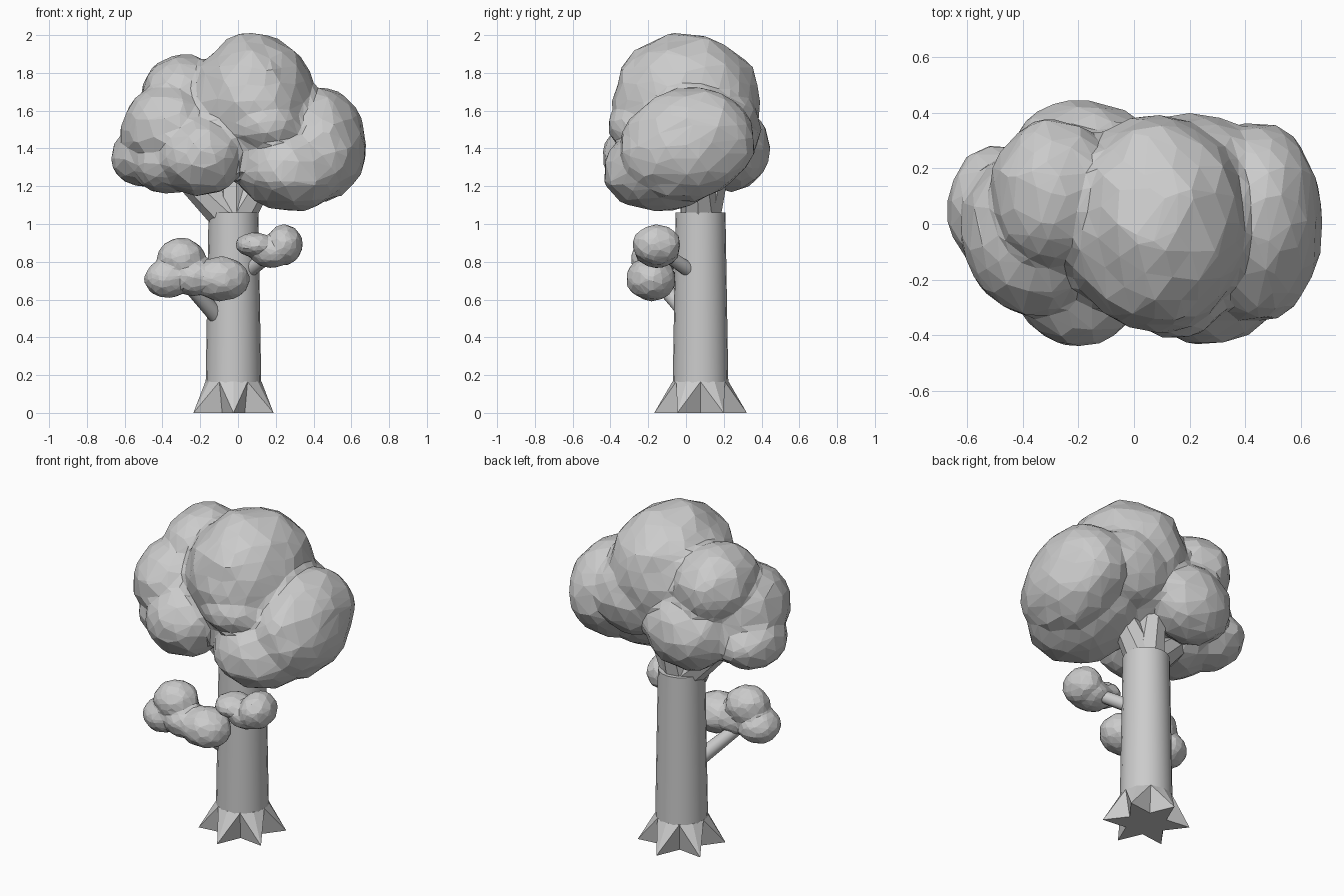
import bpy, bmesh, math, random
from mathutils import Vector

cube = bpy.data.objects.get("Cube")
if cube:
    bpy.data.objects.remove(cube)
random.seed(4)

grey = bpy.data.materials.new("plain grey")
grey.use_nodes = True
COLOUR = (0.6, 0.6, 0.6, 1)
grey.diffuse_color = COLOUR
grey.node_tree.nodes["Principled BSDF"].inputs["Base Color"].default_value = COLOUR

TRUNK = Vector((-0.024, 0.077, 0))


def finish(name, bm):
    bmesh.ops.recalc_face_normals(bm, faces=bm.faces)
    mesh = bpy.data.meshes.new(name)
    bm.to_mesh(mesh)
    bm.free()
    mesh.materials.append(grey)
    obj = bpy.data.objects.new(name, mesh)
    bpy.context.collection.objects.link(obj)
    return obj


def limb(name, start, end, r1, r2, sides=12):
    """Tapered round limb between two points."""
    start, end = Vector(start), Vector(end)
    axis = end - start
    bm = bmesh.new()
    bmesh.ops.create_cone(bm, cap_ends=True, segments=sides, radius1=r1,
                          radius2=r2, depth=axis.length)
    turn = axis.to_track_quat('Z', 'Y')
    for v in bm.verts:
        v.co = turn @ v.co + (start + end) / 2
    obj = finish(name, bm)
    bpy.ops.object.select_all(action='DESELECT')
    obj.select_set(True)
    bpy.context.view_layer.objects.active = obj
    bpy.ops.object.shade_smooth_by_angle(angle=math.radians(35))


def foliage(name, lumps, voxel, keep):
    """Lumps (centre, radii, upward tilt to the back) fused into one faceted mass."""
    bm = bmesh.new()
    for centre, radii, tilt in lumps:
        ball = bmesh.ops.create_icosphere(bm, subdivisions=3, radius=1)
        for v in ball["verts"]:
            p = v.co * random.uniform(0.98, 1.06)
            v.co = [c + r * a for c, r, a in zip(centre, radii, p)]
            v.co.z += tilt * (v.co.y - centre[1])
    obj = finish(name, bm)
    fuse = obj.modifiers.new("fuse", 'REMESH')
    fuse.mode = 'VOXEL'
    fuse.voxel_size = voxel
    soften = obj.modifiers.new("soften", 'SMOOTH')
    soften.iterations = 2
    facets = obj.modifiers.new("facets", 'DECIMATE')
    facets.ratio = keep


# Trunk
limb("trunk", TRUNK + Vector((0, 0, 0.16)), TRUNK + Vector((0, 0, 1.06)), 0.147, 0.132, 20)

# Root flare: six-pointed star narrowing to a collar
bm = bmesh.new()
foot, collar = [], []
for i in range(12):
    a = math.pi / 2 + i * math.pi / 6
    d = Vector((math.cos(a), math.sin(a), 0))
    foot.append(bm.verts.new(TRUNK + d * (0.12 if i % 2 else 0.245)))
    collar.append(bm.verts.new(TRUNK + d * 0.149 + Vector((0, 0, 0.165))))
for i in range(12):
    j = (i + 1) % 12
    tip, dip = (i, j) if i % 2 == 0 else (j, i)
    bm.faces.new((foot[tip], foot[dip], collar[dip]))
    bm.faces.new((foot[tip], collar[dip], collar[tip]))
bm.faces.new(foot)
bm.faces.new(collar)
finish("roots", bm)

# Main boughs spreading under the crown
for name, end in (("left", (0.16, 0.06, 1.32)), ("right", (-0.28, 0.03, 1.26)),
                  ("back", (0.0, 0.18, 1.4)), ("centre", (-0.02, 0.05, 1.4))):
    limb("bough_" + name, TRUNK + Vector((0, 0, 1.02)), end, 0.105, 0.07, 8)

# Side twigs
limb("twig_right", (-0.10, 0.03, 0.5), (-0.29, -0.16, 0.71), 0.045, 0.036)
limb("twig_left", (0.04, 0.04, 0.74), (0.2, -0.14, 0.86), 0.04, 0.034)

# Crown
foliage("crown", [
    ((0.085, 0.005, 1.645), (0.325, 0.39, 0.36), 0),     # top
    ((0.44, 0.01, 1.42), (0.235, 0.355, 0.295), 0.1),    # left
    ((0.28, -0.11, 1.3), (0.29, 0.325, 0.225), 0.08),    # left low
    ((0.15, -0.28, 1.52), (0.17, 0.13, 0.12), 0),        # left front
    ((-0.2, -0.2, 1.36), (0.225, 0.24, 0.21), 0),        # front
    ((-0.36, -0.03, 1.5), (0.26, 0.3, 0.23), 0),         # right
    ((-0.5, 0.06, 1.35), (0.17, 0.22, 0.15), 0),         # right low
    ((-0.36, -0.06, 1.32), (0.2, 0.25, 0.16), 0),        # right underside
    ((-0.29, 0.11, 1.67), (0.225, 0.265, 0.225), 0),     # right top
    ((-0.19, 0.24, 1.4), (0.26, 0.2, 0.22), 0),          # back
    ((0.2, 0.21, 1.5), (0.27, 0.18, 0.22), 0),           # back left
    ((0.0, 0.02, 1.44), (0.35, 0.32, 0.21), 0),          # core
], 0.025, 0.07)

# Small clumps on the twigs
foliage("clump_right", [
    ((-0.3, -0.17, 0.815), (0.125, 0.12, 0.11), 0),
    ((-0.375, -0.175, 0.71), (0.12, 0.12, 0.1), 0),
    ((-0.09, -0.185, 0.71), (0.15, 0.13, 0.115), 0),
    ((-0.23, -0.18, 0.72), (0.13, 0.12, 0.1), 0),
], 0.014, 0.1)
foliage("clump_left", [
    ((0.245, -0.155, 0.89), (0.095, 0.125, 0.105), 0),
    ((0.18, -0.155, 0.85), (0.12, 0.115, 0.08), 0),
    ((0.09, -0.17, 0.89), (0.1, 0.11, 0.065), 0),
], 0.014, 0.1)
